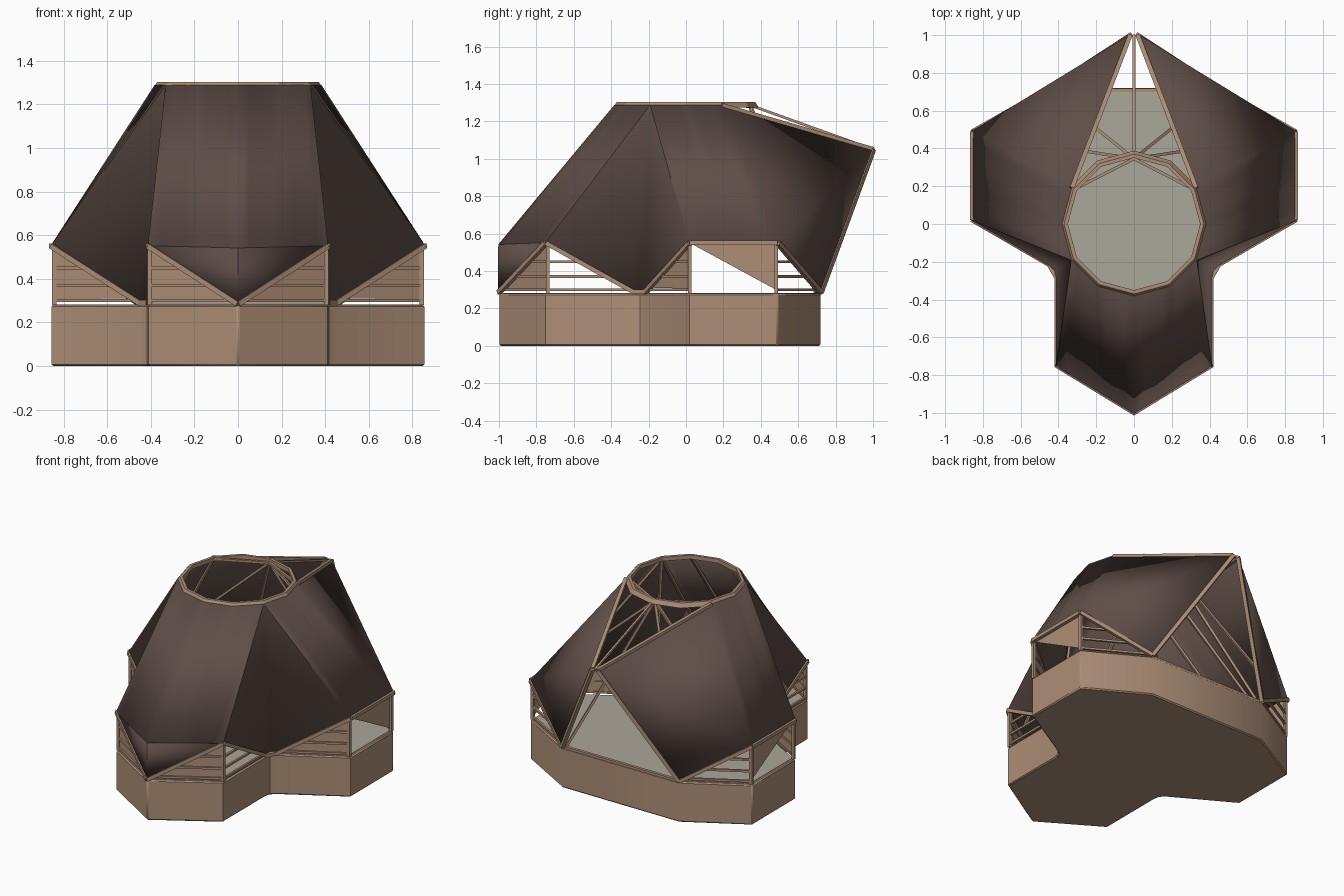
import bpy, bmesh, math
from mathutils import Vector as V

if "Cube" in bpy.data.objects:
    bpy.data.objects.remove(bpy.data.objects["Cube"])

def material(name, rgb):
    m = bpy.data.materials.new(name)
    m.diffuse_color = (*rgb, 1)
    m.use_nodes = True
    m.node_tree.nodes["Principled BSDF"].inputs["Base Color"].default_value = m.diffuse_color
    return m

BROWN = material("brown roof", (0.115, 0.076, 0.064))
TIMBER = material("tan timber", (0.42, 0.275, 0.185))
FLOOR = material("grey floor", (0.41, 0.385, 0.32))

def finish(name, bm, mat, smooth=None):
    bmesh.ops.recalc_face_normals(bm, faces=bm.faces)
    me = bpy.data.meshes.new(name)
    bm.to_mesh(me)
    bm.free()
    ob = bpy.data.objects.new(name, me)
    bpy.context.collection.objects.link(ob)
    me.materials.append(mat)
    if smooth:
        bpy.context.view_layer.objects.active = ob
        ob.select_set(True)
        bpy.ops.object.shade_smooth_by_angle(angle=math.radians(smooth))
        ob.select_set(False)
    return ob

def beam(bm, a, b, w=0.02):
    """Square timber from a to b."""
    a, b = V(a), V(b)
    d = (b - a).normalized()
    side = d.cross(V((0, 0, 1)))
    if side.length < 0.01:
        side = V((1, 0, 0))
    side.normalize()
    up = side.cross(d)
    ends = []
    for p in (a, b):
        ends.append([bm.verts.new(p + side * x * w / 2 + up * y * w / 2)
                     for x, y in ((-1, -1), (1, -1), (1, 1), (-1, 1))])
    for i in range(4):
        j = (i + 1) % 4
        bm.faces.new((ends[0][i], ends[0][j], ends[1][j], ends[1][i]))
    bm.faces.new(ends[0])
    bm.faces.new(ends[1])

def prism(name, pts, z0, z1, mat, smooth=None):
    bm = bmesh.new()
    lo = [bm.verts.new((x, y, z0)) for x, y in pts]
    hi = [bm.verts.new((x, y, z1)) for x, y in pts]
    n = len(pts)
    for i in range(n):
        j = (i + 1) % n
        bm.faces.new((lo[i], lo[j], hi[j], hi[i]))
    bm.faces.new(lo)
    bm.faces.new(hi)
    return finish(name, bm, mat, smooth)

H, E = 0.28, 0.55          # base top and eave height
def ring_pt(deg, r=0.38, z=1.285):
    a = math.radians(deg)
    return V((r * math.cos(a), r * math.sin(a), z))

# key points of the right half
T, T0 = V((0, -1, E - 0.01)), V((0, -1, H + .005))
C = V((0.41, -0.75, E))
N1, N2, N3 = V((0.41, -0.285, H + .01)), V((0.418, -0.245, H + .01)), V((0.45, -0.215, H + .01))
S1, S2 = V((0.855, 0.02, E)), V((0.855, 0.49, E))
B = V((0.45, 0.72, H + .005))
P = V((0.02, 1.0, 1.05))
R = {d: ring_pt(d) for d in (-90, -60, -30, 0, 30)}

# base block and floor
half = [T0, C, N1, N2, N3, S1, S2, B]
outline = [(p.x, p.y) for p in half] + [(-p.x, p.y) for p in reversed(half[1:])]
base = prism("base_wall", outline, 0, H, TIMBER, 35)
bev = base.modifiers.new("soft_bottom", 'BEVEL')
bev.width, bev.segments, bev.limit_method, bev.angle_limit = 0.008, 1, 'ANGLE', math.radians(60)
prism("floor", [(x * 0.975, y * 0.975) for x, y in outline], H - 0.02, H + 0.003, FLOOR)

# roof shell, ruled between the eaves and the top ring
def ruled(bm, a, b, c, d, n=4):
    """Patch from edge a-b up to edge d-c."""
    for i in range(n):
        t, u = i / n, (i + 1) / n
        q = [a.lerp(b, t), a.lerp(b, u), d.lerp(c, u), d.lerp(c, t)]
        bm.faces.new([bm.verts.new(p) for p in q])

bm = bmesh.new()
mid_f, mid_s = T.lerp(C, .5), S1.lerp(S2, .5)
ruled(bm, T, mid_f, R[-60], R[-90])
ruled(bm, mid_f, C, R[-30], R[-60])
ruled(bm, S1, mid_s, R[0], R[-30])
ruled(bm, mid_s, S2, R[30], R[0])
for tri in ((T, T0, C), (C, N1, R[-30]), (N1, N2, R[-30]), (N2, N3, R[-30]),
            (N3, S1, R[-30]), (S2, P, R[30]), (S2, B, P)):
    bm.faces.new([bm.verts.new(p) for p in tri])
mirrored = bmesh.ops.duplicate(bm, geom=bm.verts[:] + bm.edges[:] + bm.faces[:])
for v in mirrored["geom"]:
    if isinstance(v, bmesh.types.BMVert):
        v.co.x *= -1
bmesh.ops.remove_doubles(bm, verts=bm.verts, dist=0.0005)
roof = finish("roof_shell", bm, BROWN, 40)
sol = roof.modifiers.new("thickness", 'SOLIDIFY')
sol.thickness, sol.offset = 0.008, 0

# top ring
bm = bmesh.new()
prof = ((0.388, 1.275), (0.37, 1.303), (0.35, 1.303), (0.35, 1.275))
loops = [[bm.verts.new(ring_pt(i * 30, r, z)) for r, z in prof] for i in range(12)]
for i in range(12):
    for k in range(4):
        a, b = loops[i], loops[(i + 1) % 12]
        bm.faces.new((a[k], b[k], b[(k + 1) % 4], a[(k + 1) % 4]))
finish("top_ring", bm, TIMBER)

trim, posts, bars, rafters, panels = (bmesh.new() for _ in range(5))
apex = V((0, 0.36, 1.28))
beam(rafters, apex, (0, 1, 1.05), 0.014)
beam(trim, (-B.x, B.y - .012, H), (B.x, B.y - .012, H), 0.02)
for s in (1, -1):
    def m(p, k=1.0):
        return V((p.x * s * k, p.y * k, p.z))
    # eave and opening edge trim
    for a, b in ((T0, C), (C, N1), (N1, N3), (N3, S1), (S1, S2), (S2, B), (B, P), (P, R[30])):
        beam(trim, m(a), m(b), 0.024)
    # corner posts
    for p in (C, S1, S2):
        q = m(p, 0.985)
        beam(posts, (q.x, q.y, H), q, 0.02)
    # window bars, clipped by the sloping eaves
    for z in (0.30, 0.37, 0.45):
        t = (z - H) / (E - H)
        for low, high in ((T0, C), (N1, C), (N3, S1), (B, S2)):
            a, b = m(low.lerp(high, t), 0.985), m(high, 0.985)
            a.z = b.z = z
            beam(bars, a, b, 0.014)
    # inner rafters
    for a, b in ((apex, B), (apex, S2), (apex, R[30]), (R[-30], C), (R[-30], S1),
                 (R[-30], N2), (R[-60], T.lerp(C, .5)), (R[0], S1.lerp(S2, .5)), (R[30], S2)):
        beam(rafters, m(a, 0.96), m(b, 0.965), 0.016)
    # triangular wall panels
    for tri in ((T0.lerp(C, .08), V((C.x, C.y, .305)), C),
                (N3.lerp(S1, .08), V((S1.x, S1.y, .305)), S1),
                (S1, S2, V((S2.x, S2.y, .30)))):
        panels.faces.new([panels.verts.new(m(p, 0.98)) for p in tri])
for name, b in (("eave_trim", trim), ("corner_posts", posts), ("window_bars", bars),
                ("rafters", rafters), ("wall_panels", panels)):
    finish(name, b, TIMBER)
